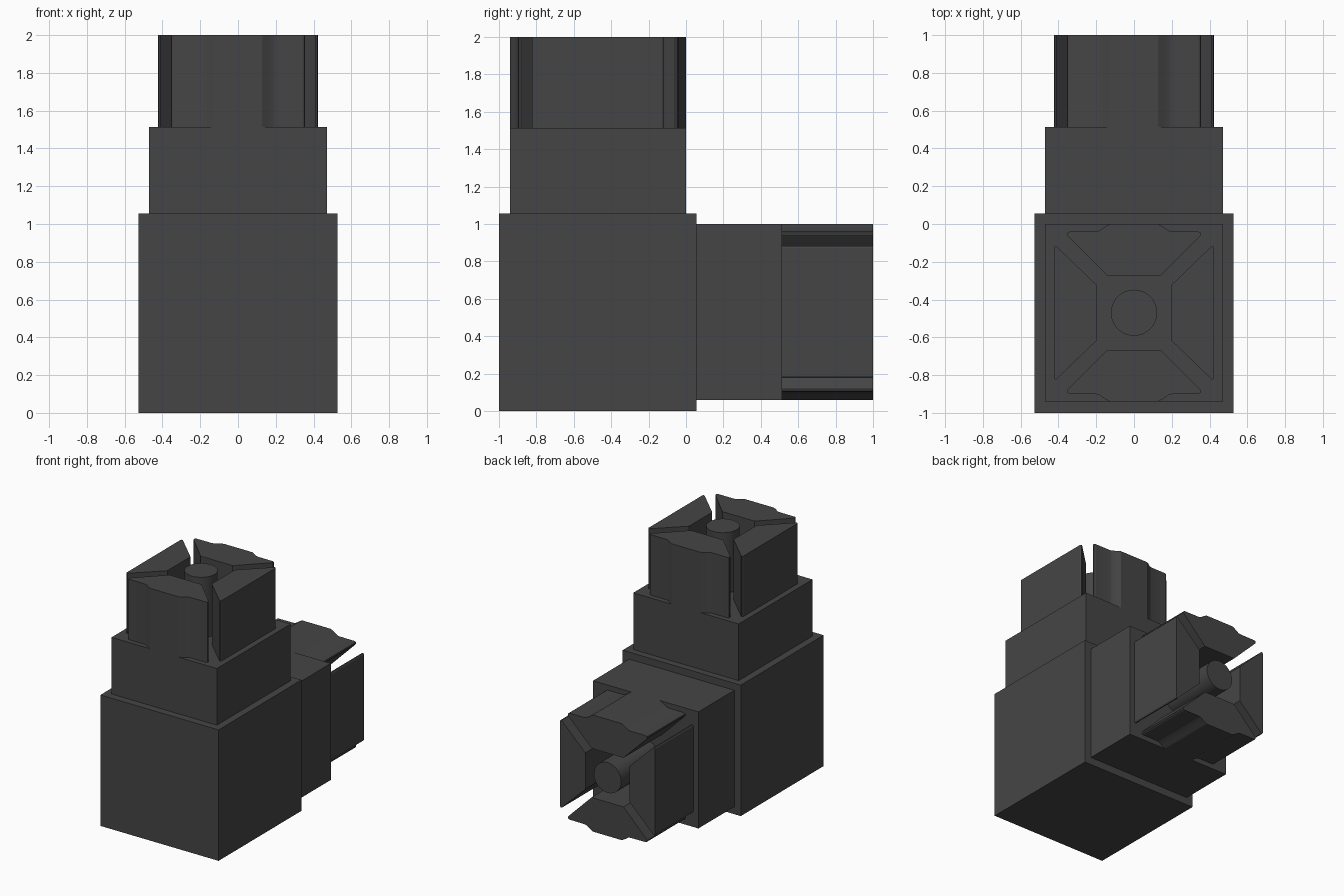
import bpy, bmesh, math

if "Cube" in bpy.data.objects:
    bpy.data.objects.remove(bpy.data.objects["Cube"])

mat = bpy.data.materials.new("dark_plastic")
mat.diffuse_color = (0.06, 0.06, 0.06, 1)
mat.use_nodes = True
mat.node_tree.nodes["Principled BSDF"].inputs["Base Color"].default_value = mat.diffuse_color


def up(u, v, w):
    return (u, v - 0.47, w)


def back(u, v, w):
    # same arm, with the y and z directions swapped
    return (u, w - 1, v + 0.53)


def prism(name, profile, w0, w1, place):
    bm = bmesh.new()
    lo = [bm.verts.new(place(u, v, w0)) for u, v in profile]
    hi = [bm.verts.new(place(u, v, w1)) for u, v in profile]
    n = len(profile)
    bm.faces.new(lo)
    bm.faces.new(hi)
    for i in range(n):
        j = (i + 1) % n
        bm.faces.new((lo[i], lo[j], hi[j], hi[i]))
    bmesh.ops.recalc_face_normals(bm, faces=bm.faces)
    me = bpy.data.meshes.new(name)
    bm.to_mesh(me)
    bm.free()
    ob = bpy.data.objects.new(name, me)
    bpy.context.collection.objects.link(ob)
    me.materials.append(mat)
    bpy.context.view_layer.objects.active = ob
    ob.select_set(True)
    bpy.ops.object.shade_smooth_by_angle(angle=math.radians(25))
    ob.select_set(False)
    return ob


def symmetric(half):
    return half + [(-u, v) for u, v in reversed(half)]


def square(h):
    return [(-h, -h), (h, -h), (h, h), (-h, h)]


# Corner block
prism("corner_block", [(-0.527, -0.53), (0.527, -0.53), (0.527, 0.525), (-0.527, 0.525)],
      0, 1.056, up)

# Half profiles: wedge with a raised centre rib, and plain flat wedge
rib = symmetric([(0.143, 0.198), (0.348, 0.403), (0.354, 0.412), (0.352, 0.423), (0.341, 0.429),
                 (0.205, 0.43), (0.185, 0.434), (0.15, 0.458), (0.127, 0.47)])
flat = symmetric([(0.147, 0.198), (0.347, 0.405), (0.353, 0.41), (0.353, 0.418), (0.343, 0.424)])
circle = [(0.122 * math.cos(i * math.tau / 48), 0.122 * math.sin(i * math.tau / 48))
          for i in range(48)]

# Two identical arms: collar, four snap wedges and a centre pin
for label, place in (("top", up), ("back", back)):
    prism(label + "_collar", square(0.47), 1.056, 1.513, place)
    prism(label + "_pin", circle, 1.513, 2, place)
    for s in (1, -1):
        side = "a" if s > 0 else "b"
        prism(f"{label}_ribbed_wedge_{side}", [(u, s * v) for u, v in rib], 1.513, 2, place)
        prism(f"{label}_flat_wedge_{side}", [(s * v, u) for u, v in flat], 1.513, 2, place)
